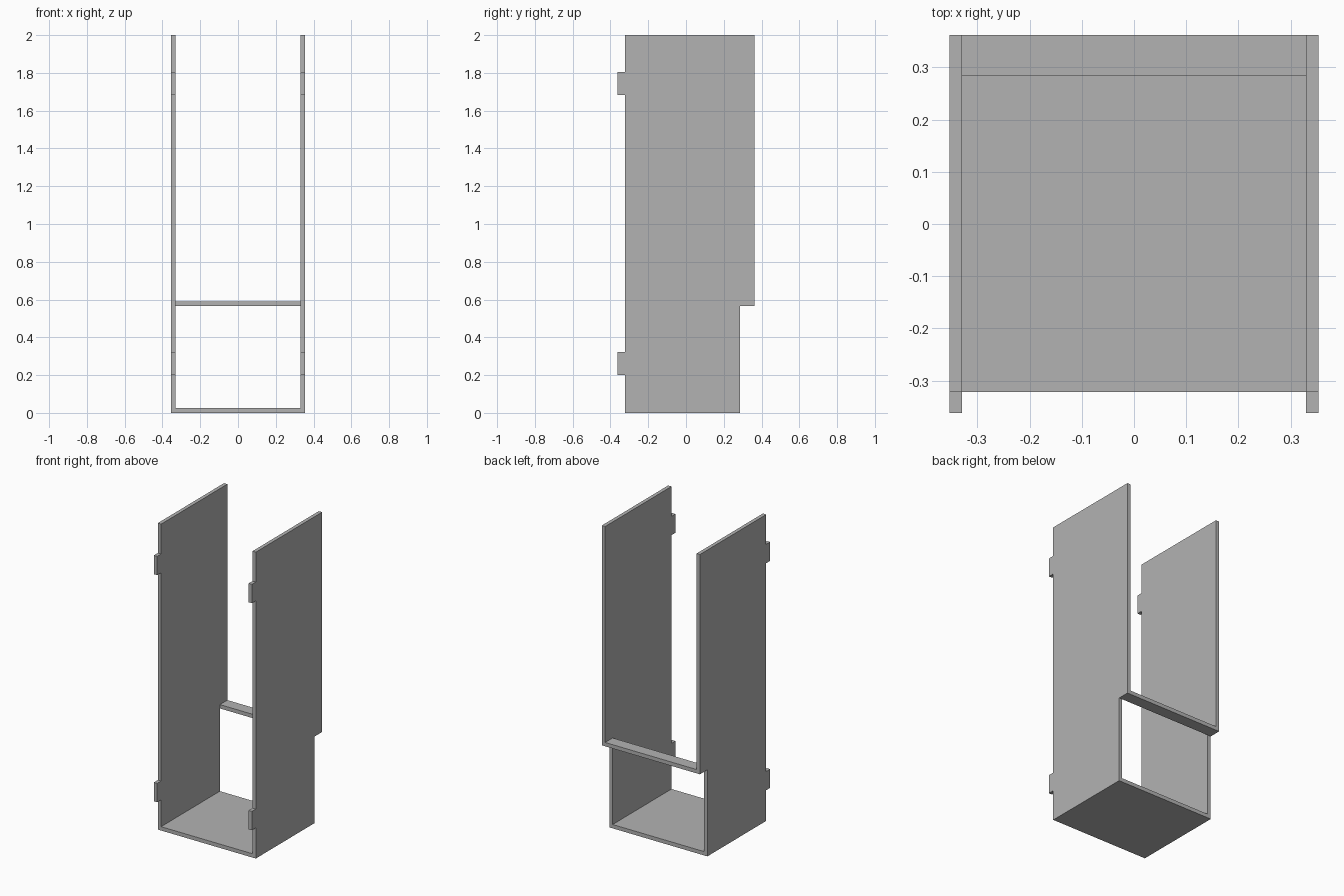
import bpy
import bmesh

cube = bpy.data.objects.get("Cube")
if cube:
    bpy.data.objects.remove(cube, do_unlink=True)

grey = bpy.data.materials.new("plain grey")
grey.use_nodes = True
colour = (0.45, 0.45, 0.45, 1)
grey.diffuse_color = colour
grey.node_tree.nodes["Principled BSDF"].inputs["Base Color"].default_value = colour

INNER, OUTER = 0.33, 0.354
FRONT, TAB_FRONT = -0.322, -0.362
BACK, UPPER_BACK = 0.285, 0.362
STEP, TOP, THICK = 0.565, 2.0, 0.025


def extrude_profile(name, profile, x0, x1):
    """Extrude a (y, z) outline from x0 to x1."""
    bm = bmesh.new()
    face = bm.faces.new([bm.verts.new((x0, y, z)) for y, z in profile])
    result = bmesh.ops.extrude_face_region(bm, geom=[face])
    verts = [v for v in result["geom"] if isinstance(v, bmesh.types.BMVert)]
    bmesh.ops.translate(bm, verts=verts, vec=(x1 - x0, 0, 0))
    bmesh.ops.recalc_face_normals(bm, faces=bm.faces)
    mesh = bpy.data.meshes.new(name)
    bm.to_mesh(mesh)
    bm.free()
    mesh.materials.append(grey)
    obj = bpy.data.objects.new(name, mesh)
    bpy.context.collection.objects.link(obj)
    return obj


def rectangle(y0, y1, z0, z1):
    return [(y0, z0), (y1, z0), (y1, z1), (y0, z1)]


# Side panel outline: stepped back edge, two tabs on the front edge
outline = [(FRONT, 0), (BACK, 0), (BACK, STEP), (UPPER_BACK, STEP),
           (UPPER_BACK, TOP), (FRONT, TOP)]
for low, high in ((1.682, 1.805), (0.2, 0.323)):
    outline += [(FRONT, high), (TAB_FRONT, high), (TAB_FRONT, low), (FRONT, low)]

for name, side in (("left_panel", 1), ("right_panel", -1)):
    extrude_profile(name, outline, side * INNER, side * OUTER)

# Floor and the narrow ledge at the back step
extrude_profile("floor", rectangle(FRONT, BACK, 0, THICK), -INNER, INNER)
extrude_profile("back_ledge", rectangle(BACK, UPPER_BACK, STEP, STEP + THICK), -INNER, INNER)
